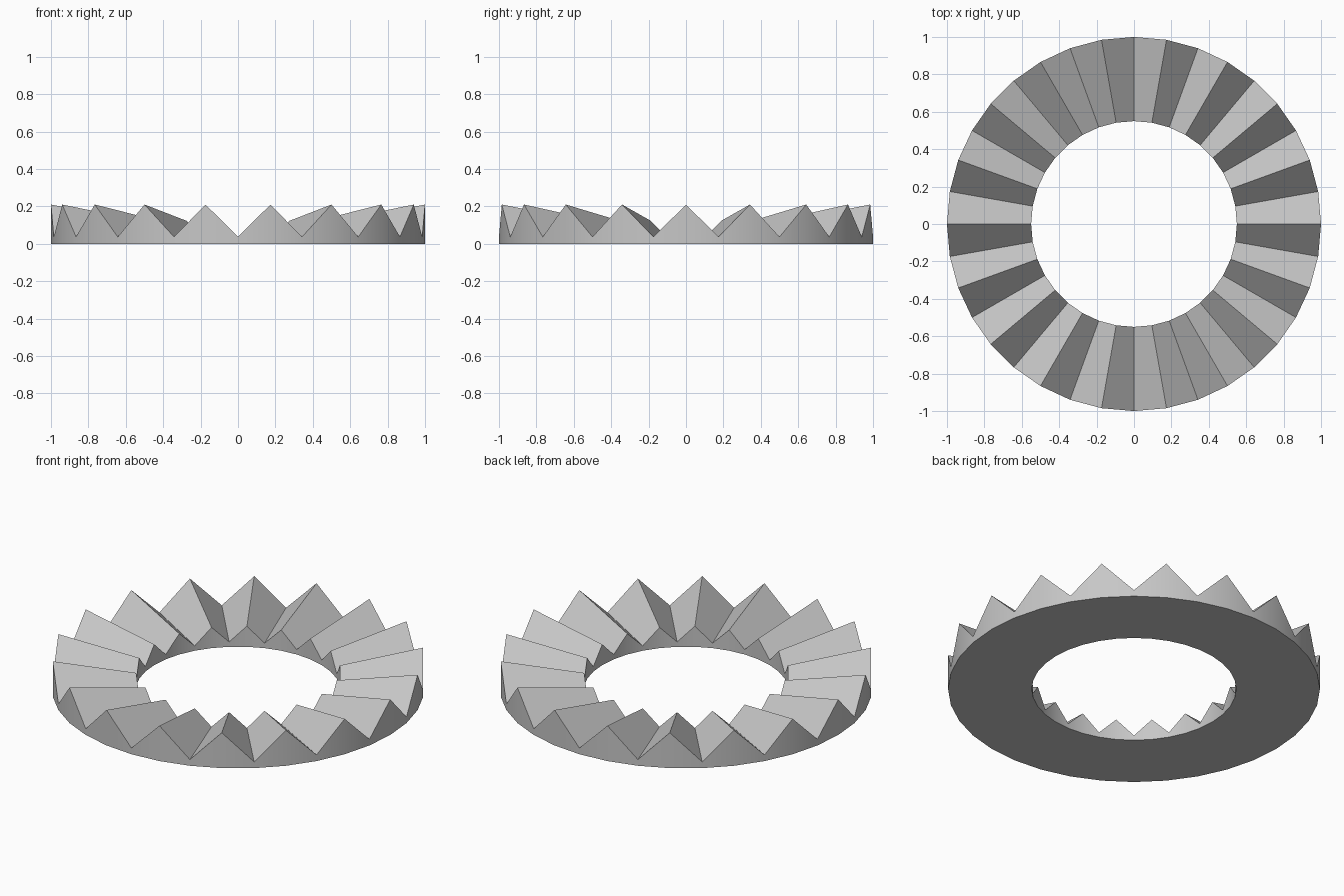
import bpy, bmesh, math

if "Cube" in bpy.data.objects:
    bpy.data.objects.remove(bpy.data.objects["Cube"])

TEETH = 18
SIDES = TEETH * 2
OUTER_R, INNER_R = 1.0, 0.55
# heights as (tip, root) of the teeth
OUTER_Z = (0.21, 0.037)
INNER_Z = (0.123, 0.029)

steel = bpy.data.materials.new("steel grey")
steel.diffuse_color = (0.57, 0.57, 0.57, 1)
steel.use_nodes = True
steel.node_tree.nodes["Principled BSDF"].inputs["Base Color"].default_value = steel.diffuse_color

bm = bmesh.new()


def ring(radius, heights):
    """Ring of vertices whose height alternates between the given values."""
    return [bm.verts.new((radius * math.cos(math.tau * i / SIDES),
                          radius * math.sin(math.tau * i / SIDES),
                          heights[i % 2])) for i in range(SIDES)]


# cross-section corners, swept around the axis
loops = [ring(OUTER_R, (0, 0)), ring(OUTER_R, OUTER_Z),
         ring(INNER_R, INNER_Z), ring(INNER_R, (0, 0))]
for a, b in zip(loops, loops[1:] + loops[:1]):
    for i in range(SIDES):
        j = (i + 1) % SIDES
        bm.faces.new((a[i], a[j], b[j], b[i]))
bmesh.ops.recalc_face_normals(bm, faces=bm.faces)

mesh = bpy.data.meshes.new("toothed_ring")
bm.to_mesh(mesh)
bm.free()
mesh.materials.append(steel)
toothed_ring = bpy.data.objects.new("toothed_ring", mesh)
bpy.context.collection.objects.link(toothed_ring)

# smooth round walls, crisp teeth
bpy.context.view_layer.objects.active = toothed_ring
toothed_ring.select_set(True)
bpy.ops.object.shade_smooth_by_angle(angle=math.radians(30))
